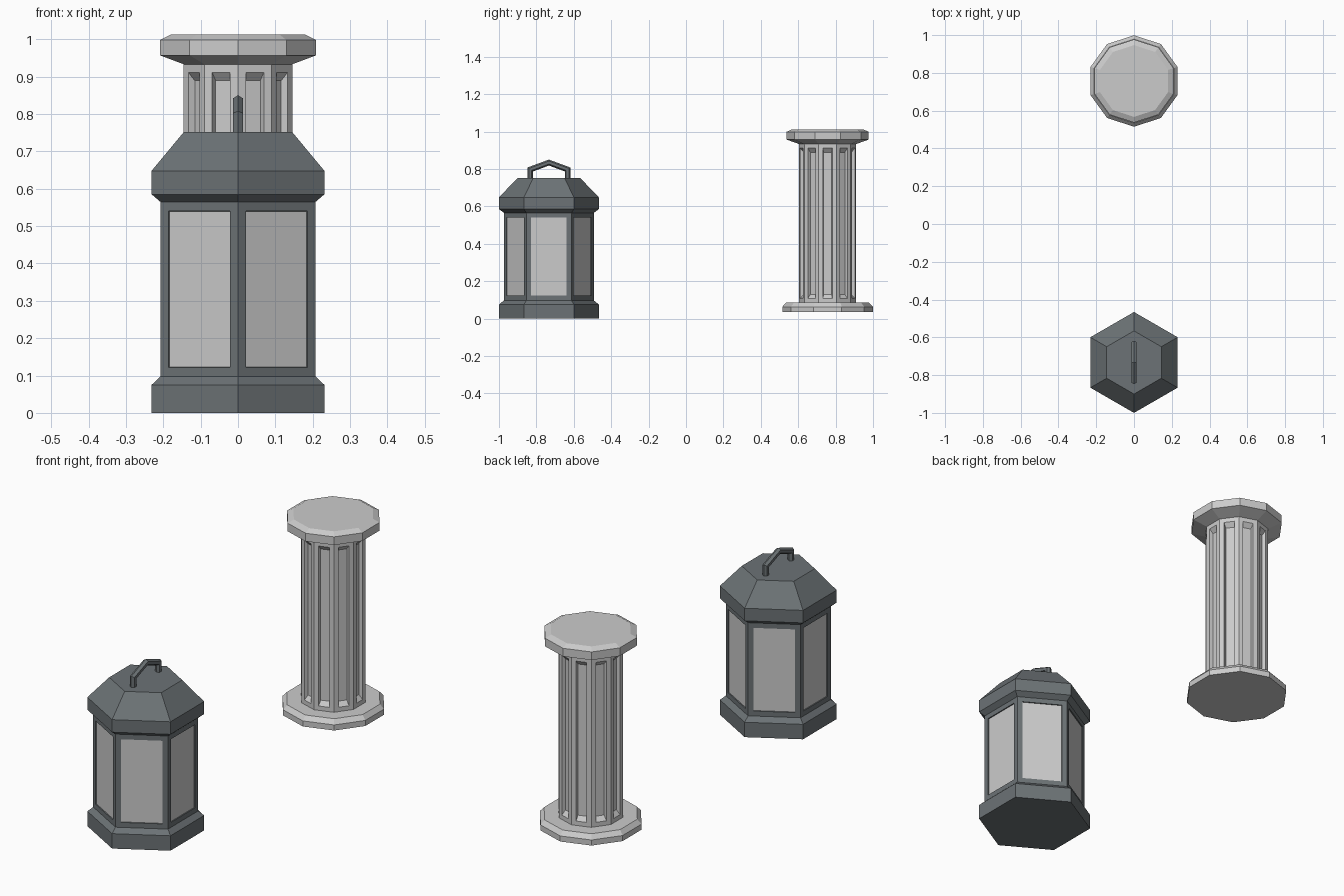
import bpy, bmesh, math
from mathutils import Vector

if "Cube" in bpy.data.objects:
    bpy.data.objects.remove(bpy.data.objects["Cube"])


def material(name, rgb):
    m = bpy.data.materials.new(name)
    m.diffuse_color = (*rgb, 1)
    m.use_nodes = True
    m.node_tree.nodes["Principled BSDF"].inputs["Base Color"].default_value = m.diffuse_color
    return m


def finish(bm, name, mats):
    bmesh.ops.recalc_face_normals(bm, faces=bm.faces)
    me = bpy.data.meshes.new(name)
    bm.to_mesh(me)
    bm.free()
    for m in mats:
        me.materials.append(m)
    ob = bpy.data.objects.new(name, me)
    bpy.context.collection.objects.link(ob)
    return ob


def skin(bm, rings):
    """Join a row of equal vertex rings and cap both ends; return side faces per band."""
    n = len(rings[0])
    bands = [[bm.faces.new((a[i], a[(i + 1) % n], b[(i + 1) % n], b[i])) for i in range(n)]
             for a, b in zip(rings, rings[1:])]
    bm.faces.new(rings[0][::-1])
    bm.faces.new(rings[-1])
    bm.normal_update()
    return bands


def turned(bm, profile, sides, cy):
    """Faceted lathe with a corner pointing to the front; profile is (radius, z)."""
    angs = [-math.pi / 2 + math.tau * i / sides for i in range(sides)]
    return skin(bm, [[bm.verts.new((r * math.cos(a), cy + r * math.sin(a), z)) for a in angs]
                     for r, z in profile])


iron = material("iron", (0.15, 0.17, 0.18))
pane = material("pane", (0.8, 0.8, 0.8))
stone = material("stone", (0.6, 0.6, 0.58))
LY, PY = -0.733, 0.757

# Lantern body: base, six framed panes, roof
bm = bmesh.new()
bands = turned(bm, [(0.267, 0), (0.267, 0.075), (0.24, 0.097), (0.24, 0.565),
                    (0.267, 0.585), (0.267, 0.648), (0.167, 0.752)], 6, LY)
panes = bands[2]
bmesh.ops.inset_individual(bm, faces=panes, thickness=0.025, use_even_offset=True)
bmesh.ops.inset_individual(bm, faces=panes, thickness=0.0005, depth=-0.005, use_even_offset=True)
for f in panes:
    f.material_index = 1
finish(bm, "lantern", [iron, pane])

# Lantern handle: mitred hexagonal bar
bm = bmesh.new()
path = [Vector((0, LY + y, z)) for y, z in
        [(-0.1, 0.745), (-0.1, 0.797), (0, 0.834), (0.1, 0.797), (0.1, 0.745)]]
rings = []
for i, p in enumerate(path):
    d1 = (p - path[max(i - 1, 0)]).normalized()
    d2 = (path[min(i + 1, len(path) - 1)] - p).normalized()
    t = (d1 + d2).normalized()
    side = t.cross(Vector((1, 0, 0)))
    stretch = 1 / max(t.dot(d2), t.dot(d1))
    rings.append([bm.verts.new(p + 0.015 * (math.cos(a) * stretch * side
                                            + math.sin(a) * Vector((1, 0, 0))))
                  for a in (math.tau * k / 6 for k in range(6))])
skin(bm, rings)
finish(bm, "lantern_handle", [iron])

# Pillar: base, fluted shaft and capital in one faceted profile
bm = bmesh.new()
bands = turned(bm, [(0.242, 0.035), (0.242, 0.063), (0.222, 0.085), (0.153, 0.085),
                    (0.153, 0.933), (0.22, 0.957), (0.22, 0.998), (0.19, 1.012)], 10, PY)
flutes = bands[3]
bmesh.ops.inset_individual(bm, faces=flutes, thickness=0.022, use_even_offset=True)
bmesh.ops.inset_individual(bm, faces=flutes, thickness=0.004, depth=-0.018, use_even_offset=True)
for f in flutes:
    for v in f.verts:
        v.co.z += 0.018 if v.co.z < 0.5 else -0.018
finish(bm, "pillar", [stone])
